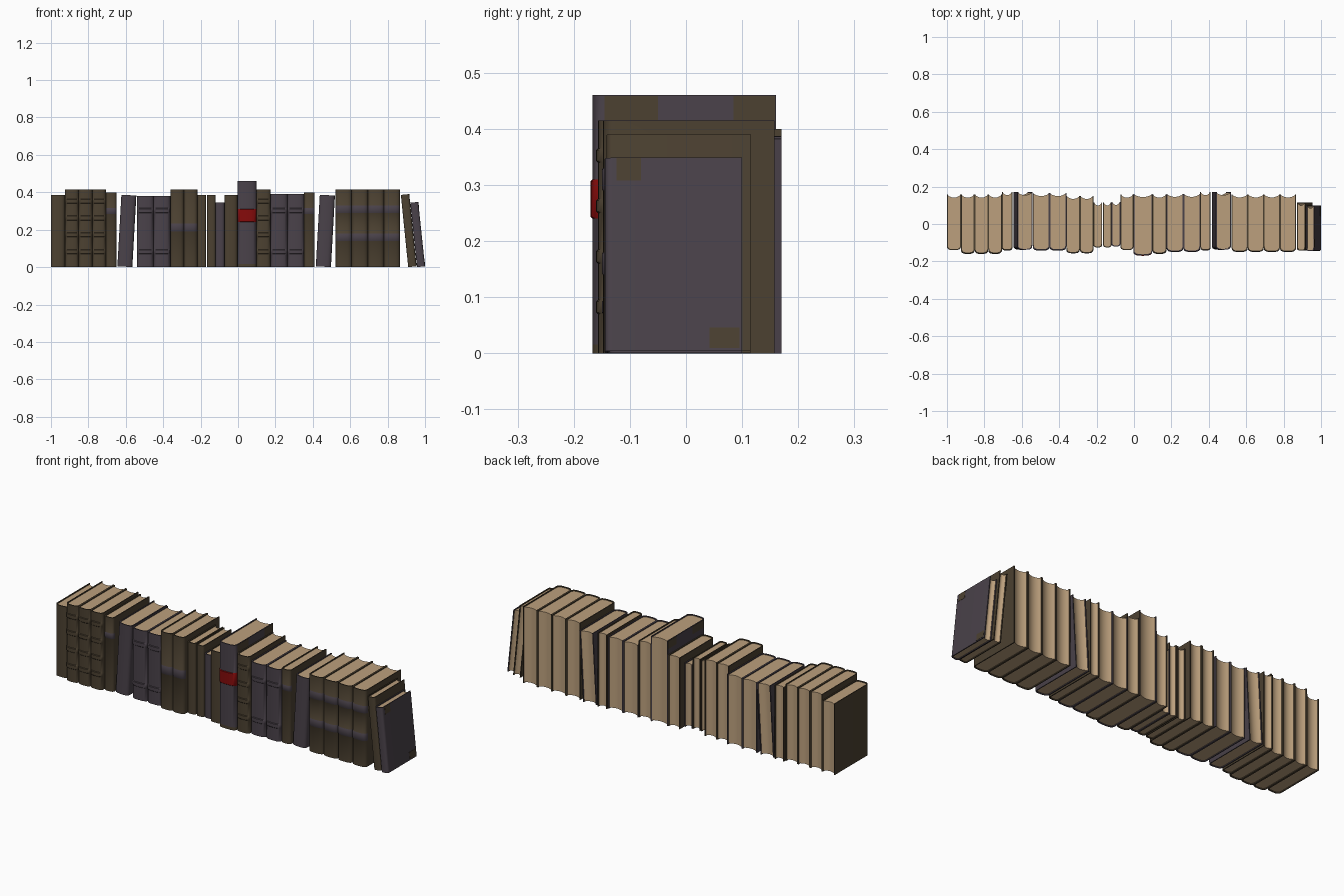
import bpy, bmesh, math

if "Cube" in bpy.data.objects:
    bpy.data.objects.remove(bpy.data.objects["Cube"])

def material(name, rgb):
    m = bpy.data.materials.new(name)
    m.diffuse_color = (*[((c / 255 + 0.055) / 1.055) ** 2.4 for c in rgb], 1)
    m.use_nodes = True
    m.node_tree.nodes["Principled BSDF"].inputs["Base Color"].default_value = m.diffuse_color
    return m

BROWN = material("brown_leather", (76, 65, 49))
PURPLE = material("dusky_purple_cloth", (74, 66, 74))
PAGES = material("aged_paper", (188, 160, 125))
RED = material("red_label", (134, 11, 11))
BOARD = 0.005     # cover thickness
ARC = 10          # segments round the spine
EPS = 0.003       # bevel height of raised bands

def finish(bm, name, mats, loc, tilt):
    bmesh.ops.recalc_face_normals(bm, faces=bm.faces)
    me = bpy.data.meshes.new(name)
    bm.to_mesh(me)
    bm.free()
    for m in mats:
        me.materials.append(m)
    ob = bpy.data.objects.new(name, me)
    ob.location = loc
    ob.rotation_euler = (0, tilt, 0)
    bpy.context.collection.objects.link(ob)

def spine_curve(w, front, bulge):
    """Squarish rounded spine outline, left to right."""
    pts = []
    for i in range(ARC + 1):
        a = math.pi * (1 - i / ARC)
        c, s = math.cos(a), abs(math.sin(a))
        pts.append((math.copysign(abs(c) ** 0.65, c) * w / 2, front + bulge * (1 - s ** 0.8)))
    return pts

def u_shape(w, front, back, bulge):
    return [(-w / 2, back)] + spine_curve(w, front, bulge) + [(w / 2, back)]

def cover(name, w, kind, loc, tilt, cx):
    """U-shaped cover lofted upward; bands = (z0, z1, material index, raise)."""
    front, back = kind["front"], kind["back"]
    bulge = min(0.022, w * 0.3)
    outer = u_shape(w, front, back, bulge)
    inner = u_shape(w - 2 * BOARD, front + BOARD, back, bulge)
    n = len(outer)
    levels = [(0, 0, 0)]               # z, raise, colour of the strip above
    for z0, z1, mi, up in kind["bands"]:
        if z0 > 0:
            levels.append((z0, 0, mi))
        else:
            levels[0] = (0, 0, mi)
        levels += [(z0 + EPS, up, mi), (z1 - EPS, up, mi), (z1, 0, 0)]
    levels.append((kind["height"], 0, 0))
    bm = bmesh.new()
    rings = []
    for z, up, mi in levels:
        ring = [bm.verts.new((x + cx, y - (up if 1 < k < n - 2 else 0), z))
                for k, (x, y) in enumerate(outer)]
        ring += [bm.verts.new((x + cx, y, z)) for x, y in reversed(inner)]
        rings.append(ring)
    m = 2 * n
    for lo, hi, lev in zip(rings, rings[1:], levels):
        for k in range(m):
            f = bm.faces.new((lo[k], lo[(k + 1) % m], hi[(k + 1) % m], hi[k]))
            if 1 <= k < n - 2:         # spine faces only
                f.material_index = lev[2]
    for ring in (rings[0], rings[-1]):
        for k in range(n - 1):
            bm.faces.new((ring[k], ring[k + 1], ring[m - 2 - k], ring[m - 1 - k]))
    finish(bm, name, kind["mats"], loc, tilt)
    return inner

def pages(name, inner, h, loc, tilt, cx):
    """Paper block with a hollow fore edge."""
    pts = list(inner[1:-1])
    xr, back = inner[-1]
    for i in range(9):
        t = 1 - i / 4
        pts.append((xr * t, back - 0.004 - 0.012 * (1 - t * t)))
    bm = bmesh.new()
    lo = [bm.verts.new((x + cx, y, BOARD)) for x, y in pts]
    hi = [bm.verts.new((x + cx, y, h - BOARD)) for x, y in pts]
    bm.faces.new(lo)
    bm.faces.new(hi)
    for k in range(len(pts)):
        j = (k + 1) % len(pts)
        bm.faces.new((lo[k], lo[j], hi[j], hi[k]))
    finish(bm, name, [PAGES], loc, tilt)

def patch(name, x, y0, y1, z0, z1, loc, tilt):
    """Thin worn brown patch lying on a cover board."""
    bm = bmesh.new()
    bmesh.ops.create_cube(bm, size=1)
    for v in bm.verts:
        v.co = (x + v.co.x * 0.002, y0 + (v.co.y + 0.5) * (y1 - y0), z0 + (v.co.z + 0.5) * (z1 - z0))
    finish(bm, name, [BROWN], loc, tilt)

def kind(height, front, back, base, bands=(), lean=0):
    mats = [BROWN, PURPLE, RED] if base is BROWN else [PURPLE, BROWN, RED]
    return dict(height=height, front=front, back=back, mats=mats, bands=bands, lean=math.radians(lean))

def ribs(step, count, thick=0.025):
    return [(0.07 + i * step, 0.07 + i * step + thick, 0, 0.003) for i in range(count)]

def stripe(z, thick):
    return [(z - thick / 2, z + thick / 2, 1, 0.002)]

# kinds of book
plain = kind(0.385, -0.14, 0.157, BROWN)
ribbed = kind(0.415, -0.157, 0.157, BROWN, ribs(0.09, 4))
slim = kind(0.40, -0.14, 0.17, BROWN, stripe(0.30, 0.03))
leaner = kind(0.383, -0.138, 0.17, PURPLE, lean=3.2)
cloth = kind(0.38, -0.14, 0.165, PURPLE, ribs(0.22, 2))
thick_cloth = kind(0.39, -0.147, 0.161, PURPLE, ribs(0.22, 2))
striped = kind(0.415, -0.155, 0.15, BROWN, stripe(0.212, 0.045))
small = kind(0.385, -0.125, 0.115, BROWN)
short = kind(0.345, -0.12, 0.118, PURPLE)
tall = kind(0.46, -0.167, 0.16, PURPLE, [(0, 0.016, 1, 0), (0.24, 0.31, 2, 0.003)])
matched = kind(0.415, -0.148, 0.158, BROWN, stripe(0.16, 0.04) + stripe(0.31, 0.04))
end_brown = kind(0.388, -0.142, 0.115, BROWN, lean=-5.8)
end_purple = kind(0.346, -0.145, 0.10, PURPLE, lean=-6)
GAP = None

# the row from left to right: kind, width, how many
row = [(plain, 0.075, 1), (ribbed, 0.073, 3), (slim, 0.056, 1), (GAP, 0.005, 1),
       (leaner, 0.08, 1), (GAP, 0.024, 1), (cloth, 0.0895, 2), (striped, 0.0725, 2),
       (small, 0.047, 1), (GAP, 0.005, 1), (small, 0.045, 1), (short, 0.047, 1),
       (plain, 0.07, 1), (tall, 0.101, 1), (ribbed, 0.076, 1), (thick_cloth, 0.09, 2),
       (slim, 0.056, 1), (GAP, 0.006, 1), (leaner, 0.081, 1), (GAP, 0.025, 1),
       (matched, 0.086, 4), (GAP, 0.044, 1), (end_brown, 0.045, 1), (GAP, 0.002, 1),
       (end_purple, 0.043, 1)]

cursor, number = -1.0, 0
for book, w, count in row:
    for _ in range(count):
        if book is not GAP:
            number += 1
            tilt, h = book["lean"], book["height"]
            right = tilt > 0                       # rests on its right foot
            loc = (cursor + (w if right else 0), 0, 0)
            cx = -w / 2 if right else w / 2
            inner = cover(f"book_cover_{number:02d}", w, book, loc, tilt, cx)
            pages(f"book_pages_{number:02d}", inner, h, loc, tilt, cx)
            if book is tall:                       # brown worn ends
                for side, x in (("left", 0), ("right", w)):
                    patch(f"tall_front_patch_{side}", x, -0.145, -0.05, 0.416, 0.459, loc, tilt)
                    patch(f"tall_back_patch_{side}", x, 0.085, 0.159, 0.416, 0.459, loc, tilt)
            if book is end_purple:                 # worn corners
                patch("end_foot_patch", w, 0.042, 0.095, 0.005, 0.042, loc, tilt)
                patch("end_top_patch", w, -0.124, -0.08, 0.305, 0.345, loc, tilt)
        cursor += w

# smooth the rounded spines, keep the board edges sharp
for ob in bpy.data.objects:
    ob.select_set(True)
bpy.context.view_layer.objects.active = bpy.data.objects["book_cover_01"]
bpy.ops.object.shade_smooth_by_angle(angle=math.radians(35))
